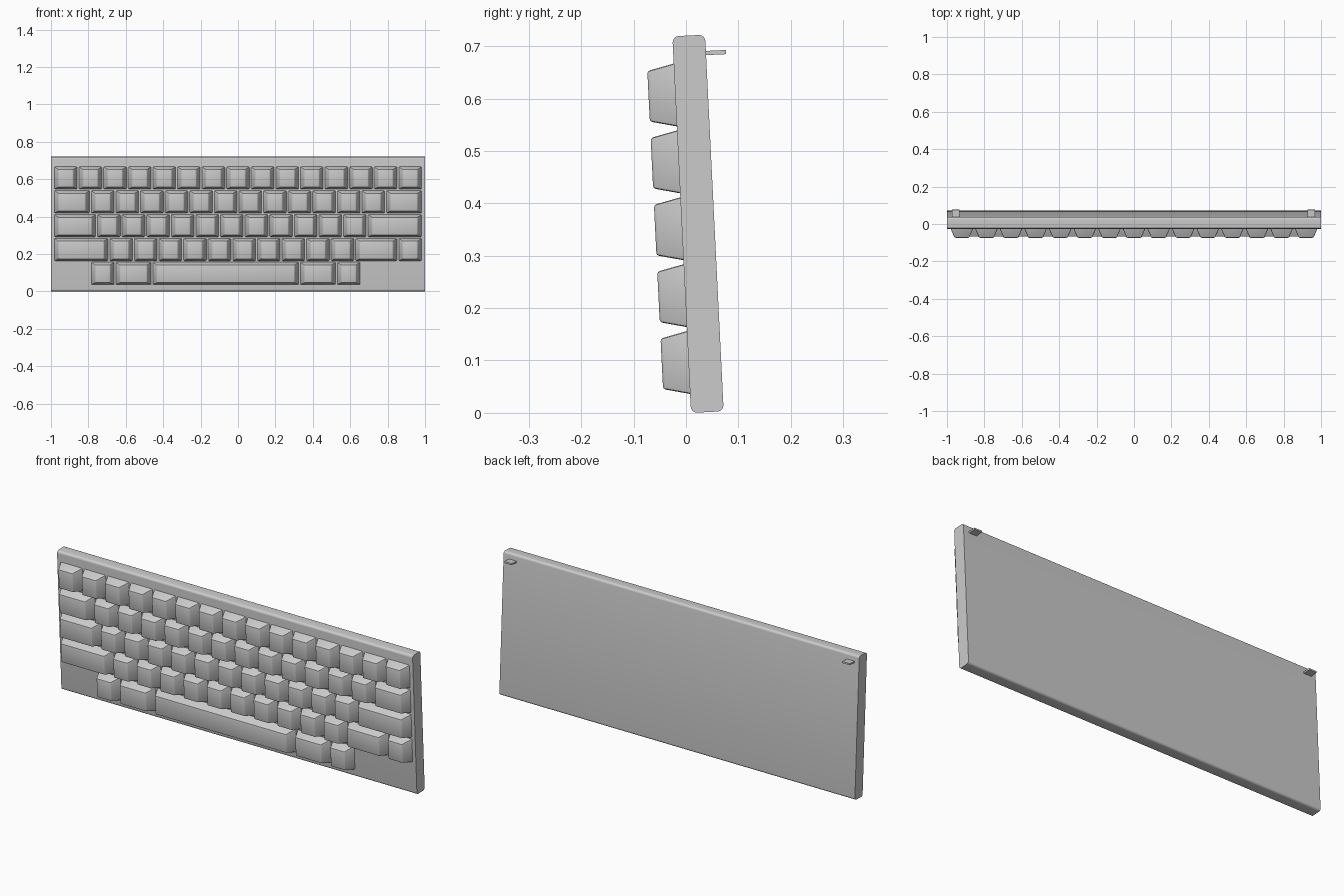
import bpy, bmesh, math

if "Cube" in bpy.data.objects:
    bpy.data.objects.remove(bpy.data.objects["Cube"])

TILT = math.atan(0.0356 / 0.72)
LENGTH, THICK = 0.7195, 0.0625      # slab height and depth
UNIT, ROW = 0.1315, 0.1278          # key pitch across and up
KEY_V, KEY_H, GAP = 0.1205, 0.051, 0.0045


def add_object(name, bm):
    """Local axes: x across, y up the slab, z out of the key face."""
    bmesh.ops.recalc_face_normals(bm, faces=bm.faces)
    mesh = bpy.data.meshes.new(name)
    bm.to_mesh(mesh)
    bm.free()
    ob = bpy.data.objects.new(name, mesh)
    bpy.context.collection.objects.link(ob)
    ob.rotation_euler = (math.pi / 2 + TILT, 0, 0)
    ob.location = (0, 0.0095, 0)
    return ob


def make_case():
    # rounded-rectangle side profile, extruded across
    bm = bmesh.new()
    r, n = 0.012, 5
    corners = [(LENGTH - r, -r, 0), (r, -r, 90),
               (r, -THICK + r, 180), (LENGTH - r, -THICK + r, 270)]
    verts = []
    for v, w, start in corners:
        for i in range(n + 1):
            a = math.radians(start + 90 * i / n)
            verts.append(bm.verts.new((-1, v + r * math.cos(a), w + r * math.sin(a))))
    face = bm.faces.new(verts)
    ext = bmesh.ops.extrude_face_region(bm, geom=[face])
    moved = [g for g in ext["geom"] if isinstance(g, bmesh.types.BMVert)]
    bmesh.ops.translate(bm, verts=moved, vec=(2, 0, 0))
    return add_object("case", bm)


def make_key(name, x0, x1, v0):
    # tapered cap with softened edges
    bm = bmesh.new()
    v1 = v0 + KEY_V
    ix, iv = 0.022, 0.012
    low = [bm.verts.new(p) for p in ((x0, v0, -0.001), (x1, v0, -0.001),
                                     (x1, v1, -0.001), (x0, v1, -0.001))]
    top = [bm.verts.new(p) for p in ((x0 + ix, v0 + iv, KEY_H), (x1 - ix, v0 + iv, KEY_H),
                                     (x1 - ix, v1 - iv, KEY_H), (x0 + ix, v1 - iv, KEY_H))]
    bm.faces.new(low[::-1])
    bm.faces.new(top)
    for i in range(4):
        j = (i + 1) % 4
        bm.faces.new((low[i], low[j], top[j], top[i]))
    edges = [e for e in bm.edges if any(v in top for v in e.verts)]
    bmesh.ops.bevel(bm, geom=edges, offset=0.005, offset_type='OFFSET',
                    segments=2, profile=0.5, affect='EDGES')
    return add_object(name, bm)


def make_foot(name, x0, x1):
    # small peg sticking out of the back near the top
    bm = bmesh.new()
    bmesh.ops.create_cube(bm, size=1)
    for v in bm.verts:
        v.co = ((x0 + x1) / 2 + v.co.x * (x1 - x0),
                0.6845 + v.co.y * 0.008,
                -THICK - 0.0155 + v.co.z * 0.045)
    return add_object(name, bm)


make_case()

# key widths per row, bottom to top: (left offset, widths)
rows = [(1.5, [1, 1.5, 6, 1.5, 1]),
        (0, [2.25] + [1] * 10 + [1.75, 1]),
        (0, [1.75] + [1] * 11 + [2.25]),
        (0, [1.5] + [1] * 12 + [1.5]),
        (0, [1] * 15)]
for r, (offset, widths) in enumerate(rows):
    u = offset - 7.5
    for c, w in enumerate(widths):
        make_key(f"key_row{r + 1}_{c + 1}", u * UNIT + GAP, (u + w) * UNIT - GAP,
                 0.036 + r * ROW)
        u += w

make_foot("foot_left", -0.974, -0.932)
make_foot("foot_right", 0.927, 0.969)

# smooth rounded edges, keep the sharp ones
obs = list(bpy.context.collection.objects)
for ob in obs:
    ob.select_set(True)
bpy.context.view_layer.objects.active = obs[0]
bpy.ops.object.shade_smooth_by_angle(angle=math.radians(35))
